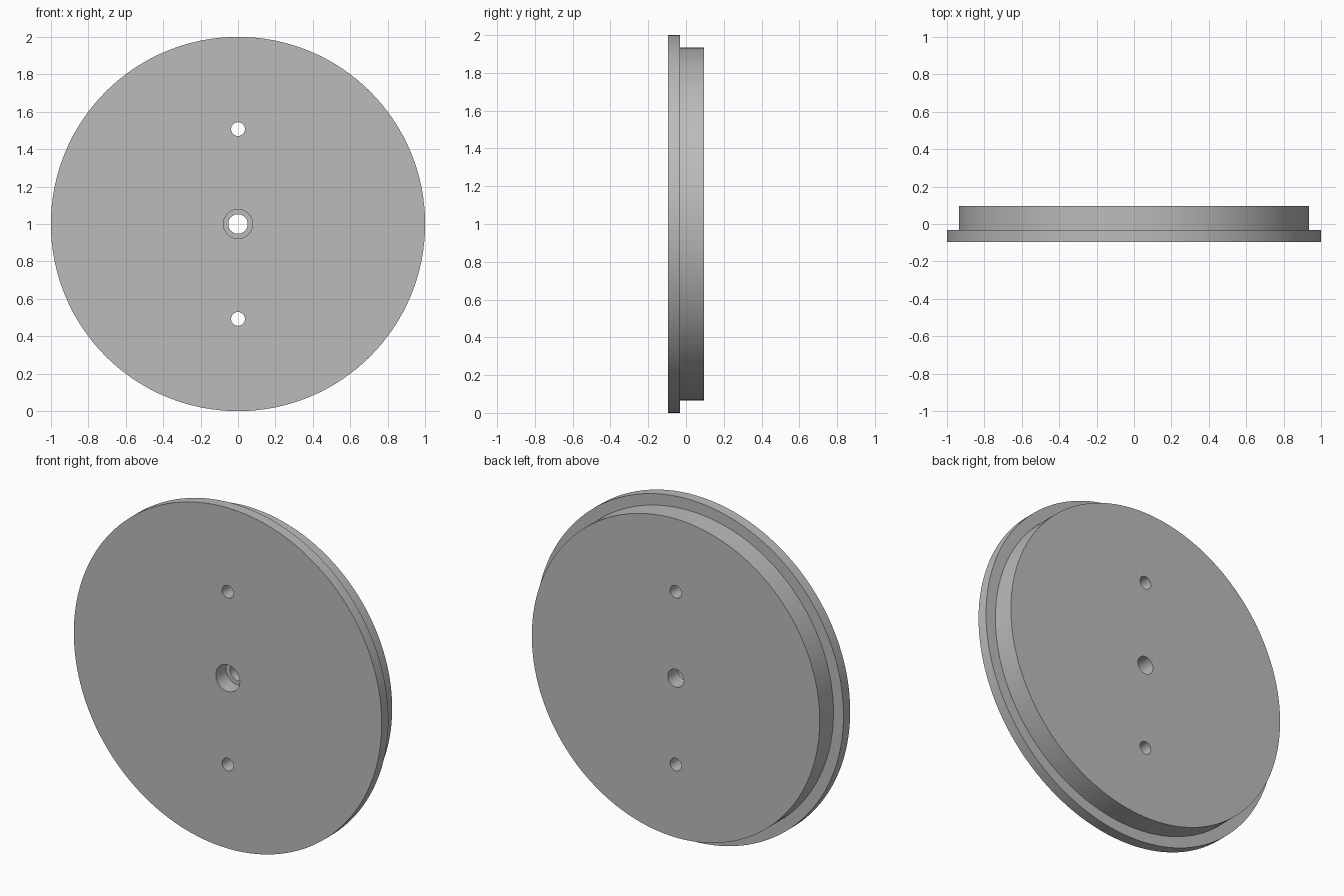
import bpy
import bmesh
import math
from mathutils import Matrix, Vector

cube = bpy.data.objects.get("Cube")
if cube:
    bpy.data.objects.remove(cube, do_unlink=True)

SEGMENTS = 128
CENTRE = Vector((0, 0, 1))
FRONT, STEP, BORE_STEP, BACK = -0.095, -0.033, 0.0, 0.095
FLANGE_R, BODY_R = 1.0, 0.935
COUNTERBORE_R, BORE_R = 0.078, 0.052
PIN_R, PIN_OFFSET = 0.037, 0.507

grey = bpy.data.materials.new("plain grey")
grey.use_nodes = True
colour = (0.5, 0.5, 0.5, 1)
grey.diffuse_color = colour
grey.node_tree.nodes["Principled BSDF"].inputs["Base Color"].default_value = colour


def make_object(name, bm):
    bmesh.ops.recalc_face_normals(bm, faces=bm.faces)
    mesh = bpy.data.meshes.new(name)
    bm.to_mesh(mesh)
    bm.free()
    mesh.materials.append(grey)
    obj = bpy.data.objects.new(name, mesh)
    bpy.context.collection.objects.link(obj)
    return obj


# Stepped disc with counterbored centre hole, turned about the y axis
profile = [(FLANGE_R, FRONT), (FLANGE_R, STEP), (BODY_R, STEP), (BODY_R, BACK),
           (BORE_R, BACK), (BORE_R, BORE_STEP),
           (COUNTERBORE_R, BORE_STEP), (COUNTERBORE_R, FRONT)]
bm = bmesh.new()
verts = [bm.verts.new(CENTRE + Vector((r, y, 0))) for r, y in profile]
edges = [bm.edges.new((v, verts[i - 1])) for i, v in enumerate(verts)]
bmesh.ops.spin(bm, geom=verts + edges, cent=CENTRE, axis=(0, 1, 0),
               angle=math.tau, steps=SEGMENTS, use_merge=True)
bmesh.ops.remove_doubles(bm, verts=bm.verts, dist=1e-5)
disc = make_object("stepped_disc", bm)

# Pin holes above and below the centre
bm = bmesh.new()
for side in (-1, 1):
    place = Matrix.Translation(CENTRE + Vector((0, 0, side * PIN_OFFSET)))
    bmesh.ops.create_cone(bm, cap_ends=True, segments=48, radius1=PIN_R,
                          radius2=PIN_R, depth=0.5,
                          matrix=place @ Matrix.Rotation(math.pi / 2, 4, "X"))
cutter = make_object("pin_hole_cutter", bm)
cutter.hide_render = True

cut = disc.modifiers.new("pin holes", "BOOLEAN")
cut.operation = "DIFFERENCE"
cut.solver = "EXACT"
cut.object = cutter

bpy.ops.object.select_all(action="DESELECT")
disc.select_set(True)
bpy.context.view_layer.objects.active = disc
bpy.ops.object.modifier_apply(modifier=cut.name)
bpy.data.objects.remove(cutter, do_unlink=True)
bpy.ops.object.shade_smooth_by_angle(angle=math.radians(30))
